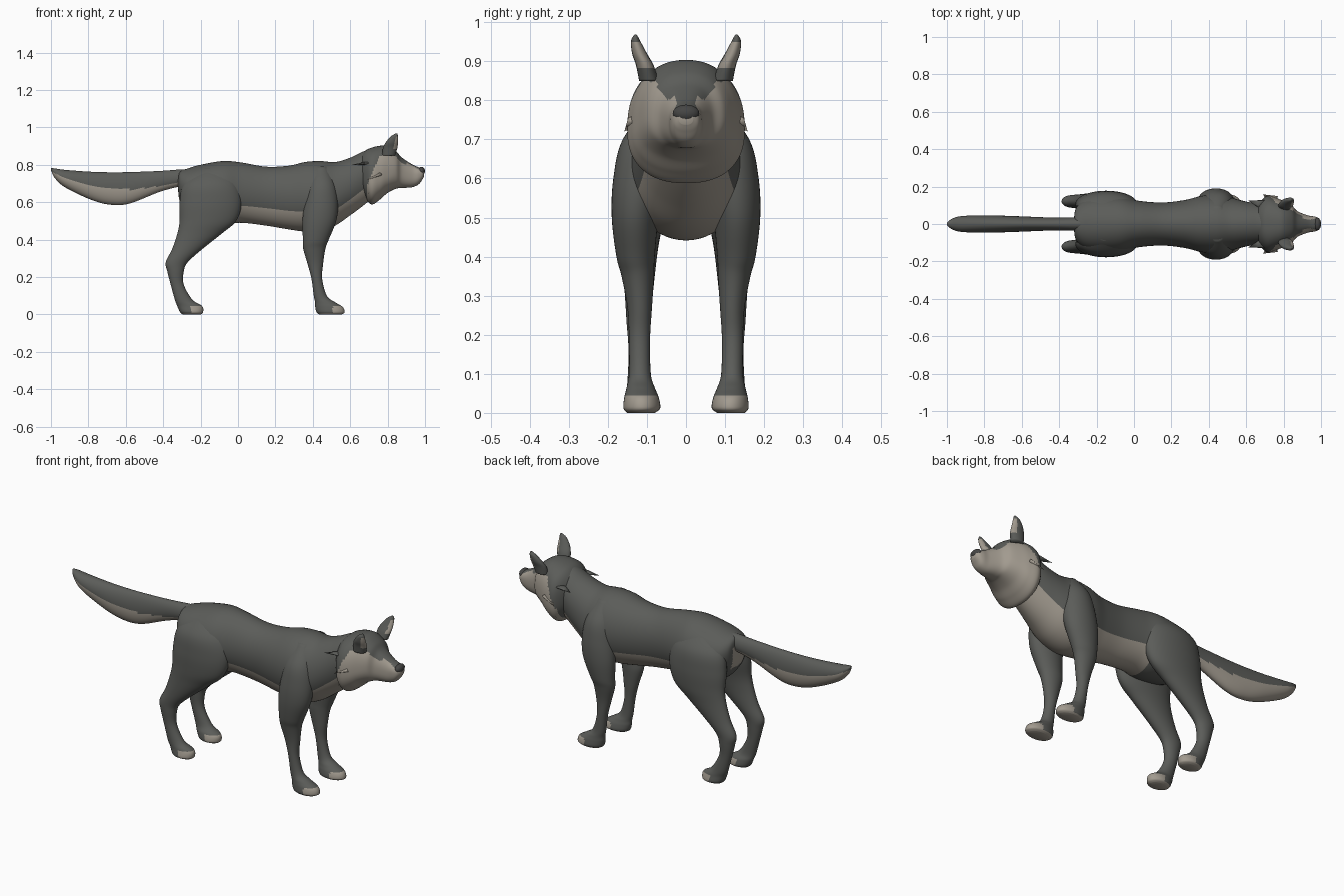
import bpy
import bmesh
from math import cos, sin, pi, copysign
from mathutils import Vector

if "Cube" in bpy.data.objects:
    bpy.data.objects.remove(bpy.data.objects["Cube"], do_unlink=True)


def make_material(name, rgb):
    mat = bpy.data.materials.new(name)
    mat.use_nodes = True
    mat.diffuse_color = (*rgb, 1)
    mat.node_tree.nodes["Principled BSDF"].inputs["Base Color"].default_value = (*rgb, 1)
    return mat


dark_fur = make_material("dark grey fur", (0.105, 0.108, 0.1))
pale_fur = make_material("pale fur", (0.36, 0.325, 0.275))
nose_skin = make_material("nose grey", (0.06, 0.06, 0.058))


def finish(name, bm, materials, is_pale=None):
    """Turn a bmesh into a smooth object, colouring faces by a rule."""
    bmesh.ops.recalc_face_normals(bm, faces=bm.faces)
    for face in bm.faces:
        face.smooth = True
        if is_pale:
            face.material_index = int(is_pale(face.calc_center_median(), face.normal))
    mesh = bpy.data.meshes.new(name)
    bm.to_mesh(mesh)
    bm.free()
    for mat in materials:
        mesh.materials.append(mat)
    obj = bpy.data.objects.new(name, mesh)
    bpy.context.collection.objects.link(obj)
    return obj


def smooth_rings(rings, steps):
    """Catmull-Rom interpolation between the key cross-sections."""
    padded = [rings[0], *rings, rings[-1]]
    result = []
    for i in range(len(rings) - 1):
        quad = padded[i:i + 4]
        for s in range(steps):
            t = s / steps
            result.append([b + (c - a) * t / 2 + (a - b * 2.5 + c * 2 - d / 2) * t * t
                           + (b * 1.5 - a / 2 - c * 1.5 + d / 2) * t ** 3
                           for a, b, c, d in zip(*quad)])
    return result + [list(rings[-1])]


def curve_power(value, power):
    return copysign(abs(value) ** power, value)


def along_body(ring, angle, power):
    """Section across the body: x, bottom, middle, top, half width."""
    x, bottom, middle, top, width = ring
    s = curve_power(sin(angle), power)
    height = (top - middle) if s > 0 else (middle - bottom)
    return Vector((x, width * curve_power(cos(angle), power), middle + height * s))


def up_limb(ring, angle, power):
    """Level section of a limb: z, back, front, inner, outer."""
    z, back, front, inner, outer = ring
    return Vector(((back + front) / 2 + (front - back) / 2 * curve_power(cos(angle), power),
                   (inner + outer) / 2 + (outer - inner) / 2 * curve_power(sin(angle), power), z))


def loft(name, rings, section, is_pale=None, side=1, power=1.0, steps=6, count=40):
    bm = bmesh.new()
    rows = []
    for ring in smooth_rings(rings, steps):
        points = [section(ring, 2 * pi * k / count, power) for k in range(count)]
        rows.append([bm.verts.new((p.x, p.y * side, p.z)) for p in points])
    for low, high in zip(rows, rows[1:]):
        for k in range(count):
            n = (k + 1) % count
            bm.faces.new((low[k], low[n], high[n], high[k]))
    bm.faces.new(rows[0])
    bm.faces.new(rows[-1])
    return finish(name, bm, (dark_fur, pale_fur), is_pale)


# Torso and neck, with pale belly and chest
def torso_pale(c, n):
    if c.x < -0.29:
        return 0.6 < c.z < 0.72 and abs(c.y) < 0.05
    if c.x < 0.47:
        return c.x > -0.03 and c.z < 0.587 - c.x * 0.1
    return c.z < 0.54 + (c.x - 0.5) * 0.72


loft("torso", [
    (-.32, .66, .70, .74, .04), (-.31, .60, .69, .765, .085),
    (-.27, .54, .67, .78, .125), (-.2, .50, .66, .80, .145),
    (-.08, .485, .65, .82, .15), (.02, .49, .65, .812, .125),
    (.15, .475, .64, .79, .115), (.27, .455, .63, .795, .128),
    (.36, .443, .63, .815, .15), (.44, .445, .62, .82, .158),
    (.52, .475, .63, .815, .14), (.6, .53, .68, .838, .12),
    (.68, .59, .74, .875, .105), (.76, .66, .77, .89, .09)],
    along_body, torso_pale, steps=8, count=56)


# Head with cheek ruff, pale face and dark brow and bridge
def head_pale(c, n):
    face_side = c.x > 0.69 + max(0, c.z - 0.69) * 0.42
    under_brow = c.z < 0.85 and c.z < 0.835 - (c.x - 0.86) * 0.55
    beside_bridge = c.z < 0.74 or abs(c.y) > 0.035 + max(0, c.z - 0.79) * 0.8
    return face_side and under_brow and (beside_bridge or c.x > 0.9)


loft("head", [
    (.64, .69, .75, .83, .06), (.68, .625, .73, .875, .125),
    (.715, .588, .725, .892, .15), (.76, .615, .73, .902, .14),
    (.80, .65, .745, .90, .122), (.845, .672, .76, .873, .098),
    (.875, .676, .75, .84, .068), (.93, .68, .74, .803, .046),
    (.965, .695, .745, .787, .04), (.985, .72, .75, .777, .032),
    (.995, .738, .752, .768, .018)],
    along_body, head_pale, power=0.85, steps=8, count=64)

# Nose
bm = bmesh.new()
bmesh.ops.create_uvsphere(bm, u_segments=20, v_segments=12, radius=1)
bmesh.ops.scale(bm, vec=(0.02, 0.034, 0.022), verts=bm.verts)
bmesh.ops.translate(bm, vec=(0.98, 0, 0.767), verts=bm.verts)
finish("nose", bm, (nose_skin,))


# Tail with a pale underside
def tail_pale(c, n):
    return c.z < 0.668 + 0.9 * (c.x + 0.62) ** 2 * (0.5 if c.x > -0.62 else 0.75)


loft("tail", [
    (-1, .772, .777, .782, .006), (-.98, .73, .76, .781, .024),
    (-.925, .68, .73, .773, .042), (-.79, .615, .69, .763, .046),
    (-.685, .587, .675, .76, .044), (-.58, .593, .675, .761, .04),
    (-.42, .655, .71, .767, .034), (-.31, .685, .725, .775, .035),
    (-.25, .70, .735, .775, .03)], along_body, tail_pale, steps=8)


# Paws are pale on the toes and pads
def paw_rule(toe):
    return lambda c, n: c.z < 0.045 and (n.z < -0.6 or c.x > toe - 0.065)


fore_rings = [
    (0, .435, .555, .08, .15), (.012, .42, .57, .066, .16),
    (.04, .413, .56, .07, .158), (.065, .412, .52, .08, .152),
    (.1, .405, .475, .09, .146), (.19, .393, .45, .092, .146),
    (.27, .372, .455, .087, .15), (.35, .349, .467, .082, .165),
    (.4, .347, .485, .08, .178), (.5, .345, .525, .07, .19),
    (.6, .355, .535, .05, .186), (.7, .375, .52, .04, .162),
    (.79, .41, .48, .03, .09)]
hind_rings = [
    (0, -.295, -.2, .085, .145), (.012, -.31, -.187, .07, .16),
    (.045, -.325, -.192, .075, .155), (.08, -.338, -.245, .09, .15),
    (.16, -.36, -.29, .093, .147), (.23, -.378, -.29, .09, .152),
    (.28, -.386, -.268, .087, .155), (.35, -.352, -.19, .08, .16),
    (.43, -.325, -.09, .07, .167), (.5, -.312, -.01, .055, .175),
    (.6, -.312, .02, .03, .177), (.7, -.29, 0, .02, .16),
    (.78, -.2, -.06, .03, .09)]
ear_rings = [
    (.85, .77, .84, .07, .12), (.89, .775, .852, .083, .128),
    (.92, .79, .855, .1, .138), (.95, .815, .855, .116, .141),
    (.963, .834, .853, .123, .136), (.968, .842, .85, .127, .132)]


def fur_tuft(name, base, tip, radius, side, mat):
    """Flattened fur point running from base to tip."""
    start, end = Vector(base), Vector(tip)
    bm = bmesh.new()
    bmesh.ops.create_cone(bm, cap_ends=True, segments=12, radius1=radius,
                          radius2=0, depth=(end - start).length)
    bmesh.ops.scale(bm, vec=(1, 0.35, 1), verts=bm.verts)
    turn = (end - start).to_track_quat('Z', 'Y').to_matrix()
    bmesh.ops.rotate(bm, matrix=turn, verts=bm.verts)
    bmesh.ops.translate(bm, vec=(start + end) / 2, verts=bm.verts)
    bmesh.ops.scale(bm, vec=(1, side, 1), verts=bm.verts)
    finish(name, bm, (mat,))


# Paired parts
for side, label in ((1, "left"), (-1, "right")):
    loft(f"{label}_front_leg", fore_rings, up_limb, paw_rule(0.57), side)
    loft(f"{label}_hind_leg", hind_rings, up_limb, paw_rule(-0.187), side)
    loft(f"{label}_ear", ear_rings, up_limb,
         lambda c, n: n.x > 0.3 and 0.88 < c.z < 0.95, side)
    fur_tuft(f"{label}_cheek_tuft", (.75, .12, .75), (.69, .158, .72), .035, side, pale_fur)
    fur_tuft(f"{label}_jaw_tuft", (.75, .09, .70), (.695, .13, .645), .04, side, pale_fur)
    fur_tuft(f"{label}_neck_tuft", (.70, .1, .81), (.61, .125, .80), .03, side, dark_fur)
